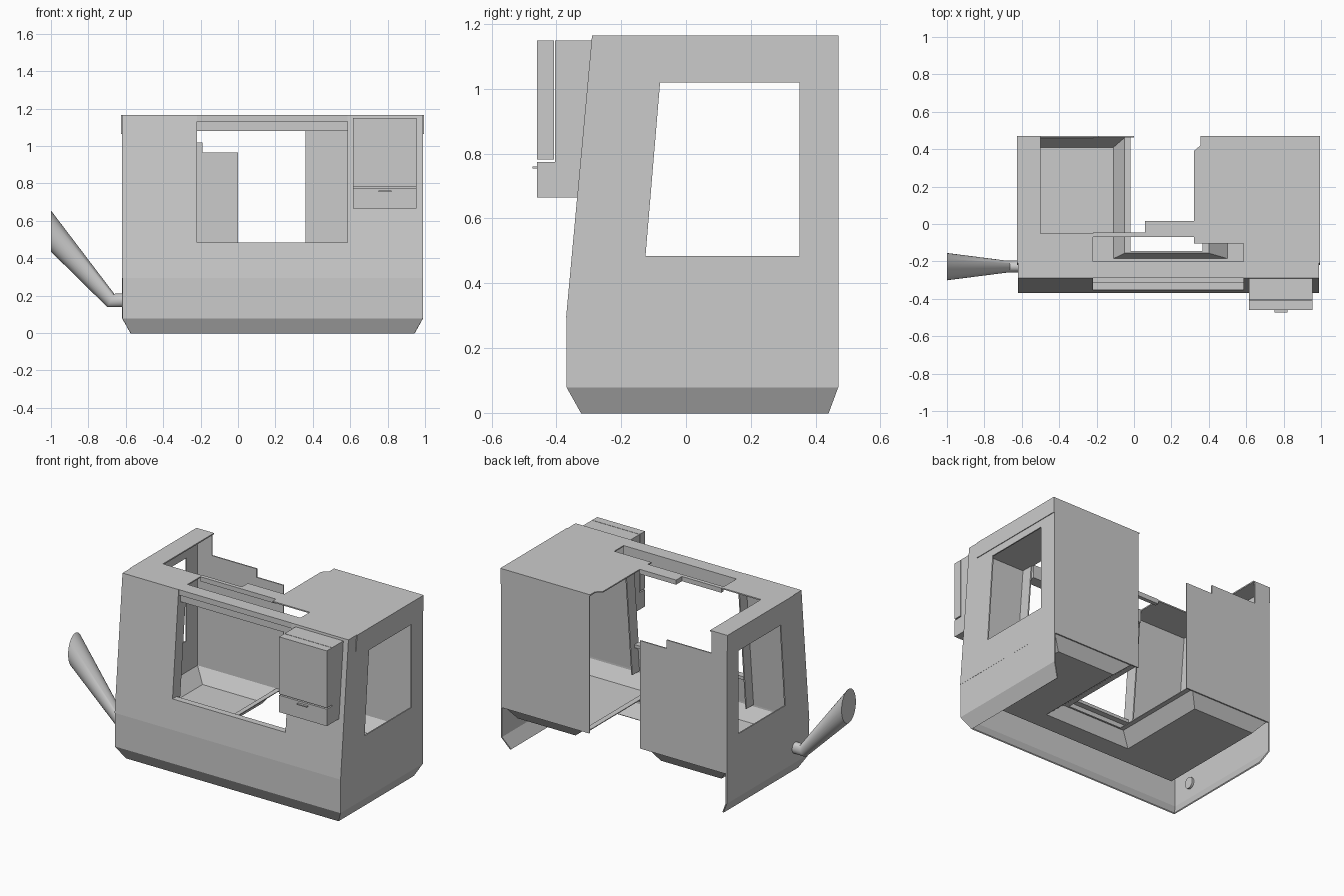
import bpy, bmesh, math
from mathutils import Vector

if "Cube" in bpy.data.objects:
    bpy.data.objects.remove(bpy.data.objects["Cube"], do_unlink=True)

grey = bpy.data.materials.new("light_grey_metal")
grey.use_nodes = True
colour = (0.6, 0.6, 0.6, 1)
grey.diffuse_color = colour
grey.node_tree.nodes["Principled BSDF"].inputs["Base Color"].default_value = colour

L, R = -0.62, 0.99           # body sides
FRONT, BACK = -0.37, 0.47    # body front at the base, and back
SEAM, TOP = 0.295, 1.165     # top of the skirt, top of the body
DOOR = (-0.22, 0.585)        # door opening in x
SILL = 0.485
T = 0.008                    # sheet thickness


def front_y(z):
    """Depth of the leaning front at height z."""
    return FRONT + 0.08 * max(0, z - SEAM) / (TOP - SEAM)


def mesh_object(name, verts, faces):
    mesh = bpy.data.meshes.new(name)
    mesh.from_pydata([tuple(v) for v in verts], [], faces)
    bm = bmesh.new()
    bm.from_mesh(mesh)
    bmesh.ops.recalc_face_normals(bm, faces=bm.faces)
    bm.to_mesh(mesh)
    bm.free()
    mesh.materials.append(grey)
    ob = bpy.data.objects.new(name, mesh)
    bpy.context.collection.objects.link(ob)
    return ob


def sheet(name, verts, faces=None, t=T):
    """Folded sheet metal, given its middle surface."""
    ob = mesh_object(name, verts, faces or [tuple(range(len(verts)))])
    mod = ob.modifiers.new("thickness", 'SOLIDIFY')
    mod.thickness = t
    mod.offset = 0
    return ob


def box(name, x, y, z):
    verts = [(a, b, c) for c in z for b in y for a in x]
    return mesh_object(name, verts, [(0, 1, 3, 2), (4, 5, 7, 6), (0, 1, 5, 4),
                                     (2, 3, 7, 6), (0, 2, 6, 4), (1, 3, 7, 5)])


def ring_faces(a, b, n, closed=True):
    return [(a + i, a + (i + 1) % n, b + (i + 1) % n, b + i)
            for i in range(n if closed else n - 1)]


# Skirt: front and two sides, chamfered inwards at the floor
def u_path(inset, back, z):
    return [(L + inset, back, z), (L + inset, FRONT + inset, z),
            (R - inset, FRONT + inset, z), (R - inset, back, z)]

h = T / 2
sheet("base_skirt",
      u_path(h, BACK, SEAM) + u_path(h, BACK, 0.08) + u_path(0.045 + h, 0.44, 0),
      ring_faces(0, 4, 4, False) + ring_faces(4, 8, 4, False))

# Side walls with windows, and a trim band along their tops
for side, x, out in (("right", L, -1), ("left", R, 1)):
    outer = [(FRONT, SEAM), (front_y(TOP), TOP), (BACK, TOP), (BACK, SEAM)]
    window = [(-0.125, SILL), (-0.08, 1.02), (0.35, 1.02), (0.35, SILL)]
    sheet(side + "_side_wall", [(x - out * h, y, z) for y, z in outer + window],
          ring_faces(0, 4, 4))
    band = [(-0.218, 1.065), (-0.208, TOP), (BACK, TOP), (BACK, 1.065)]
    sheet(side + "_top_trim", [(x + out * 0.002, y, z) for y, z in band], t=0.005)

# Leaning front panels, door jambs and sill
for name, x0, x1, top in (("right_front_panel", L, DOOR[0], TOP),
                          ("lower_front_panel", DOOR[0], DOOR[1], SILL),
                          ("left_front_panel", DOOR[1], R, TOP)):
    sheet(name, [(x, front_y(z) + h, z) for x, z in
                 ((x0, SEAM), (x1, SEAM), (x1, top), (x0, top))])
for side, x in (("right", DOOR[0] - h), ("left", DOOR[1] + h)):
    sheet(side + "_door_jamb", [(x, front_y(z) + d, z) for z, d in
                                ((SEAM, 0), (TOP, 0), (TOP, 0.08), (SEAM, 0.08))])
box("door_sill", DOOR, (front_y(SILL), -0.31), (SILL - 0.02, SILL))

# Door track across the top of the opening
box("door_track_upper", DOOR, (-0.288, -0.2), (1.13, TOP))
box("door_track_lower", DOOR, (-0.27, -0.2), (1.08, 1.13))

# Roof in two parts, with a gap for the machine column
roofs = {
    "right_roof": [(L, -0.29), (DOOR[0], -0.29), (DOOR[0], -0.05),
                   (-0.5, -0.05), (-0.5, BACK), (L, BACK)],
    "left_roof": [(DOOR[1], -0.29), (R, -0.29), (R, BACK), (0.355, BACK),
                  (0.355, 0.42), (0.32, 0.39), (0.32, -0.105), (DOOR[1], -0.105)],
}
for name, outline in roofs.items():
    sheet(name, [(x, y, TOP - h) for x, y in outline])
box("roof_cross_bar", (DOOR[0], 0.32), (-0.07, -0.045), (1.135, TOP))
box("roof_cross_block", (0.06, 0.32), (-0.065, 0.015), (1.135, TOP))

# Back panels: the right one is stepped along its top
sheet("right_back_panel", [(x, BACK - h, z) for x, z in (
    (L, 0.27), (0.0, 0.27), (0.0, 0.965), (-0.19, 0.965),
    (-0.19, 1.02), (-0.51, 1.02), (-0.51, TOP), (L, TOP))])
sheet("left_back_panel", [(x, BACK - h, z) for x, z in (
    (0.36, 0.27), (R, 0.27), (R, TOP), (0.36, TOP))])


# Chip tray: U-shaped pan with sloping sides around the column gap
def u_loop(x, front, back, gap, gap_front, z):
    return [(x[0], back, z), (x[0], front, z), (x[1], front, z), (x[1], back, z),
            (gap[1], back, z), (gap[1], gap_front, z),
            (gap[0], gap_front, z), (gap[0], back, z)]

rim = u_loop((L + T, R - T), FRONT + 0.012, BACK - T, (-0.02, 0.365), -0.145, 0.285)
lip = u_loop((L + T, R - T), FRONT + 0.012, BACK - T, (-0.05, 0.4), -0.155, 0.285)
pan = u_loop((-0.54, 0.91), -0.31, 0.41, (-0.11, 0.5), -0.185, 0.2)
sheet("chip_tray", rim[4:] + lip + pan,
      ring_faces(0, 8, 4, False) + ring_faces(4, 12, 8)
      + [(12, 13, 18, 19), (13, 14, 17, 18), (14, 15, 16, 17)], t=0.005)
# join the narrow gap edge to the tray
bpy.data.objects["chip_tray"].data.update()

# Control cabinet on the front
CX = (0.615, 0.955)
profile = [(-0.405, 0.665), (-0.33, 0.665), (-0.285, TOP - 0.015), (-0.405, TOP - 0.015)]
n = len(profile)
mesh_object("control_housing", [(x, y, z) for x in CX for y, z in profile],
            [tuple(range(n)), tuple(range(n, 2 * n))] + ring_faces(0, n, n))
box("control_screen", CX, (-0.46, -0.408), (0.782, 1.15))
box("control_drawer", CX, (-0.46, -0.4), (0.665, 0.774))
box("drawer_handle", (0.75, 0.82), (-0.474, -0.458), (0.754, 0.761))

# Chip chute: short pipe, elbow and flared spout cut off upright
N = 32
sections = [((-0.6, 0.175), (0, 0.036), 0.032),
            ((-0.68, 0.174), (0.018, 0.036), 0.032),
            ((-1.0, 0.545), (0, 0.11), 0.073)]
verts = []
for (cx, cz), (ux, uz), ry in sections:
    for i in range(N):
        a = 2 * math.pi * i / N
        s = math.sin(a)
        verts.append((cx + ux * s, -0.228 + ry * math.cos(a), cz + uz * s))
chute = mesh_object("chip_chute", verts,
                    ring_faces(0, N, N) + ring_faces(N, 2 * N, N)
                    + [tuple(range(N)), tuple(range(2 * N, 3 * N))])
bpy.context.view_layer.objects.active = chute
chute.select_set(True)
bpy.ops.object.shade_smooth_by_angle(angle=math.radians(35))
